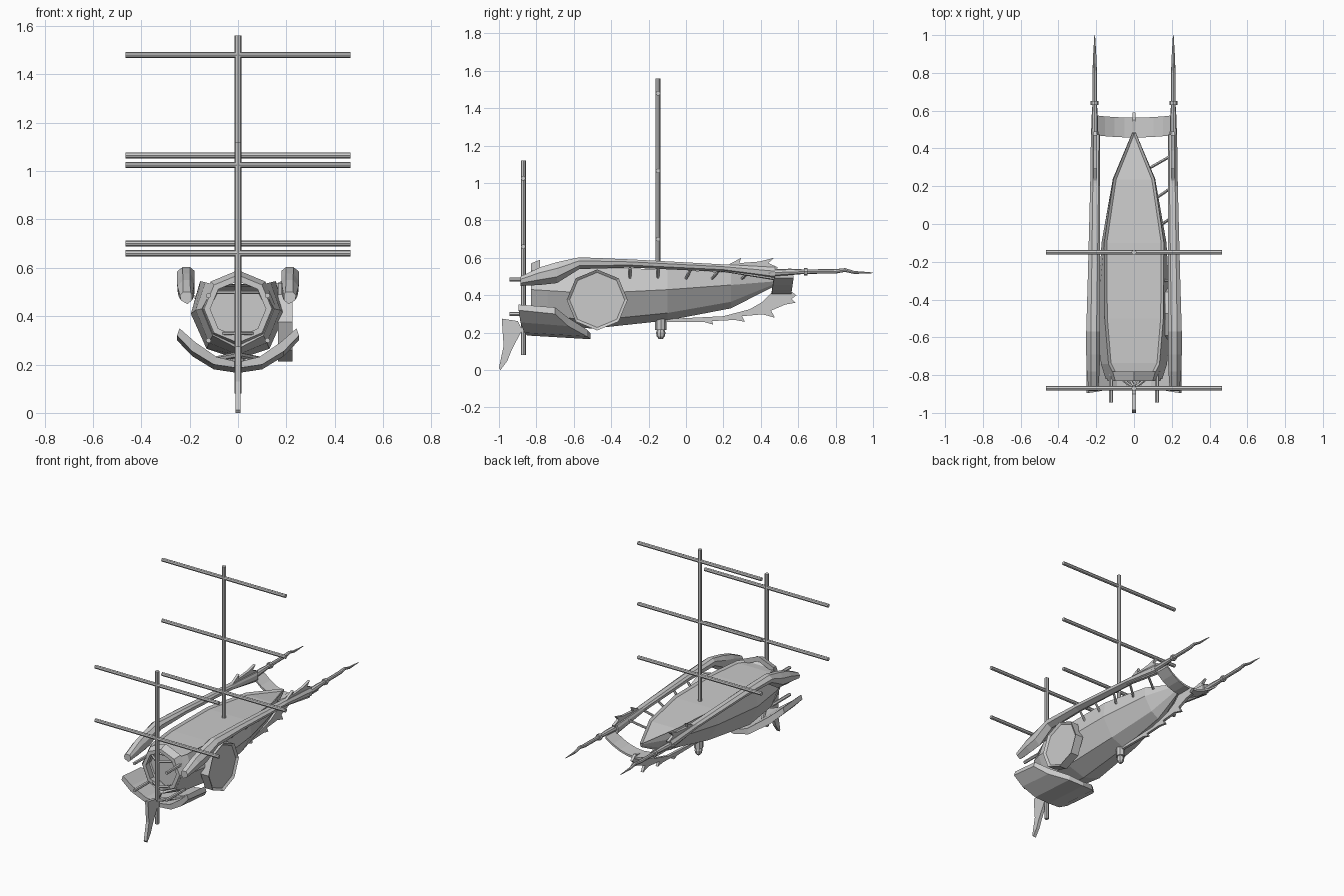
import bpy, bmesh
from math import sin, cos, pi
from mathutils import Vector

if "Cube" in bpy.data.objects:
    bpy.data.objects.remove(bpy.data.objects["Cube"])


def finish(name, bm):
    bmesh.ops.recalc_face_normals(bm, faces=bm.faces)
    me = bpy.data.meshes.new(name)
    bm.to_mesh(me)
    bm.free()
    ob = bpy.data.objects.new(name, me)
    bpy.context.collection.objects.link(ob)
    return ob


def loft_bm(sections, closed=False):
    """Skin a list of equal-length point loops."""
    bm = bmesh.new()
    rings = [[bm.verts.new(p) for p in s] for s in sections]
    n = len(rings[0])
    pairs = list(zip(rings, rings[1:]))
    if closed:
        pairs.append((rings[-1], rings[0]))
    for a, b in pairs:
        for i in range(n):
            j = (i + 1) % n
            bm.faces.new((a[i], a[j], b[j], b[i]))
    if not closed:
        bm.faces.new(rings[0])
        bm.faces.new(rings[-1])
    bmesh.ops.recalc_face_normals(bm, faces=bm.faces)
    return bm


def loft(name, sections, closed=False):
    return finish(name, loft_bm(sections, closed))


def tube(name, path, n=8):
    """Round tube through (x, y, z, radius) points."""
    pts = [Vector(p[:3]) for p in path]
    d = (pts[-1] - pts[0]).normalized()
    u = d.orthogonal().normalized()
    v = d.cross(u)
    return loft(name, [[c + (u * cos(2 * pi * i / n) + v * sin(2 * pi * i / n)) * p[3]
                        for i in range(n)] for c, p in zip(pts, path)])


def rod(name, a, b, r, n=8):
    return tube(name, [(*a, r), (*b, r)], n)


def plate(name, yz, x, t):
    """Flat side-profile cutout of thickness t centred on x."""
    return loft(name, [[(x + s * t / 2, y, z) for y, z in yz] for s in (-1, 1)])


# Hull: y, then half width / height of deck edge, side ridge, chine, and keel height
hull = []
for y, w, z, mw, mz, lw, lz, kz in (
        (-.82, .095, .53, .15, .43, .105, .32, .265),
        (-.74, .135, .54, .175, .425, .12, .29, .24),
        (-.50, .155, .545, .195, .41, .13, .265, .222),
        (-.10, .158, .54, .172, .43, .10, .305, .265),
        (.24, .108, .52, .112, .455, .055, .365, .33),
        (.485, .008, .48, .009, .475, .006, .465, .455)):
    right = [(w, y, z), (mw, y, mz), (lw, y, lz)]
    hull.append(right + [(0, y, kz)] + [(-p[0], p[1], p[2]) for p in reversed(right)])
bm = loft_bm(hull)
bm.normal_update()
deck = [f for f in bm.faces if f.normal.z > .9]
bmesh.ops.inset_region(bm, faces=deck, thickness=.014, depth=-.012)
bow = [f for f in bm.faces if f.normal.y < -.99]
bmesh.ops.inset_region(bm, faces=bow, thickness=.03, depth=0)
for f in bow:
    bmesh.ops.translate(bm, verts=f.verts, vec=(0, .05, 0))
finish("hull", bm)

# Octagonal frame around the front face
frame = []
for k in range(8):
    a = k * pi / 4
    frame.append([(r * sin(a), y, .43 + r * cos(a))
                  for r, y in ((.115, -.83), (.14, -.83), (.16, -.78), (.125, -.78))])
loft("front_frame", frame, closed=True)

# Masts and yards
rod("main_mast", (0, -.15, .5), (0, -.15, 1.56), .0135)
rod("front_mast", (0, -.87, .08), (0, -.87, 1.12), .0135)
for y, heights in ((-.15, (.70, 1.065, 1.48)), (-.87, (.66, 1.025))):
    for z in heights:
        rod("yard", (-.466, y, z), (.466, y, z), .0125)

# Braces from front mast to hull, and pegs on the frame
for s in (-1, 1):
    for z in (.50, .33):
        rod("mast_brace", (0, -.87, z), (s * .09, -.80, z), .009, 6)
    rod("lower_brace", (0, -.87, .24), (s * .10, -.68, .22), .012, 6)
    for z in (.485, .30):
        rod("peg", (s * .122, -.945, z), (s * .122, -.75, z), .011, 6)

# Side rails with spikes and long tapering spars
for s in (-1, 1):
    secs = []
    for y, a, b, lo, hi in ((-.885, .19, .24, .45, .50),
                            (-.78, .182, .25, .455, .55),
                            (-.69, .18, .253, .465, .577),
                            (-.57, .18, .253, .54, .603),
                            (-.30, .18, .245, .548, .592),
                            (.20, .18, .232, .525, .565),
                            (.475, .18, .228, .48, .55)):
        m, h = (a + b) / 2, hi - lo
        secs.append([(s * x, y, z) for x, z in (
            (m - .006, lo), (b - .004, lo + h * .3), (b, lo + h * .7), (m + .012, hi),
            (m - .018, hi), (a, lo + h * .75), (a, lo + h * .3))])
    loft("side_rail", secs)
    plate("rail_spikes", [(.18, .53), (.18, .562), (.23, .565), (.295, .60), (.285, .572),
                          (.39, .58), (.47, .60), (.44, .572), (.49, .55), (.47, .485)],
          s * .205, .018)
    tube("spar", [(s * .208, y, z, r) for y, z, r in (
        (.44, .52, .02), (.56, .525, .017), (.62, .526, .013), (.70, .527, .012),
        (.80, .528, .012), (.85, .535, .010), (.90, .522, .008), (1.0, .52, .002))])
    rod("spar_collar", (s * .208, .63, .526), (s * .208, .65, .526), .021)

# Struts between hull and rail, right side only
for y, d in ((-.30, 0), (-.15, 0), (.0, .03), (.14, .05), (.30, .06)):
    w = .155 if y < 0 else .15 - y * .2
    rod("rail_strut", (w, y, .49), (.195, y + d, .545), .008, 6)

# Sagging band joining the rail ends
band = []
for k in range(9):
    x = -.205 + .41 * k / 8
    q = 1 - (x / .205) ** 2
    z = .505 - .085 * q
    y = .47 - .012 * q
    band.append([(x, y, z), (x, y + .105, z), (x, y + .105, z - .014), (x, y, z - .014)])
loft("stern_band", band)

# Octagonal disc on the right flank
bm = loft_bm([[(x, -.475 + .163 * cos(k * pi / 4), .375 + .163 * sin(k * pi / 4))
               for k in range(8)] for x in (.165, .225)])
bm.normal_update()
face = [f for f in bm.faces if f.normal.x > .9]
bmesh.ops.inset_region(bm, faces=face, thickness=.016, depth=0)
for f in face:
    bmesh.ops.translate(bm, verts=f.verts, vec=(-.012, 0, 0))
finish("side_disc", bm)

# Curved guard under the front: outer x, z, inner x, z, front y, rear y
arm = [(.252, .30, .242, .35, -.895, -.70), (.19, .235, .18, .295, -.885, -.63),
       (.10, .18, .09, .232, -.865, -.53)]
mid = [(0, .165, 0, .21, -.85, -.51)]
left = [(-a, b, -c, d, e, f) for a, b, c, d, e, f in reversed(arm)]
loft("front_guard", [[(ox, f, oz + .02), (ox, r, oz), (ix, r, iz - .015), (ix, f, iz)]
                     for ox, oz, ix, iz, f, r in arm + mid + left])

# Rudder blade below the front mast
plate("rudder", [(-.985, .275), (-.90, .262), (-.875, .215), (-.91, .15), (-.935, .10),
                 (-.955, .05), (-.992, 0), (-1.0, .012), (-.975, .13), (-.98, .2)], 0, .022)

# Spiked fin under the hull
plate("keel_fin", [(-.12, .258), (.10, .256), (.145, .243), (.14, .262), (.26, .268),
                   (.315, .258), (.30, .288), (.41, .298), (.475, .28), (.455, .318),
                   (.53, .35), (.585, .36), (.565, .38), (.59, .40), (.55, .43),
                   (.46, .415), (.41, .365), (.34, .325), (.20, .288), (-.12, .272)], 0, .018)

# Hanging lantern under the hull
rod("lantern_body", (0, -.135, .215), (0, -.135, .29), .03)
tube("lantern_bulb", [(0, -.135, .215, .02), (0, -.135, .20, .025),
                      (0, -.135, .18, .022), (0, -.135, .166, .01)])
